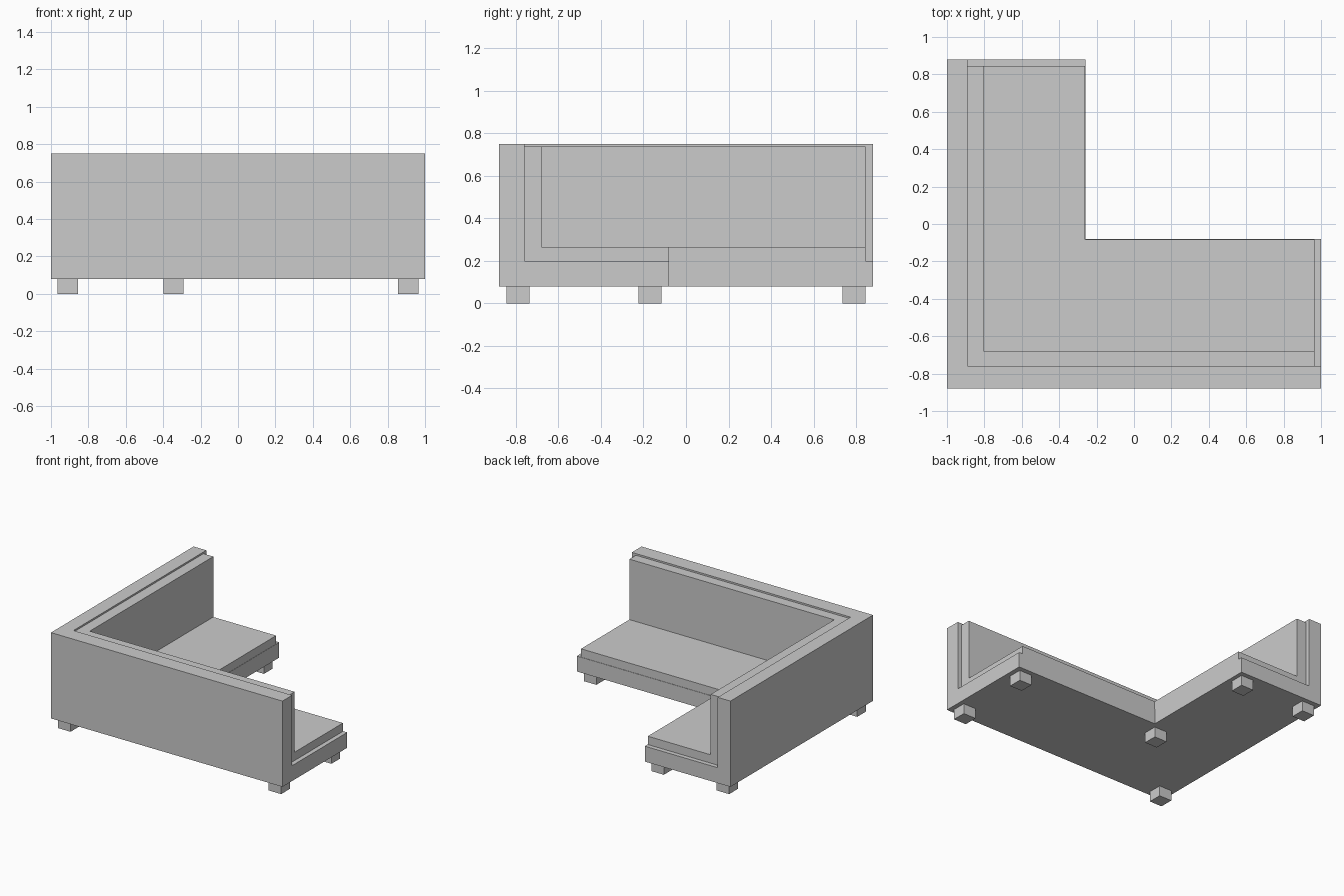
import bpy, bmesh

if "Cube" in bpy.data.objects:
    bpy.data.objects.remove(bpy.data.objects["Cube"])

LEFT, FRONT = -1.0, -0.88   # outer corner of the L


def corner_sweep(name, profile, x_end, y_end):
    """Sweep a (x offset, y offset, z) profile around the mitred corner."""
    bm = bmesh.new()
    rings = [
        [bm.verts.new((x_end, FRONT + dy, z)) for dx, dy, z in profile],
        [bm.verts.new((LEFT + dx, FRONT + dy, z)) for dx, dy, z in profile],
        [bm.verts.new((LEFT + dx, y_end, z)) for dx, dy, z in profile],
    ]
    n = len(profile)
    for a, b in zip(rings, rings[1:]):
        for i in range(n):
            j = (i + 1) % n
            bm.faces.new((a[i], a[j], b[j], b[i]))
    bm.faces.new(rings[0])
    bm.faces.new(rings[-1])
    bmesh.ops.recalc_face_normals(bm, faces=bm.faces)
    mesh = bpy.data.meshes.new(name)
    bm.to_mesh(mesh)
    bm.free()
    obj = bpy.data.objects.new(name, mesh)
    bpy.context.collection.objects.link(obj)
    return obj


# Frame: base platform with tall outer back
corner_sweep("sofa_frame", [
    (0, 0, 0.08), (0.74, 0.80, 0.08), (0.74, 0.80, 0.20),
    (0.11, 0.12, 0.20), (0.11, 0.12, 0.75), (0, 0, 0.75)], 1.0, 0.88)

# Cushions: seat and backrest, set in from the open ends
corner_sweep("sofa_cushions", [
    (0.11, 0.12, 0.20), (0.738, 0.797, 0.20), (0.738, 0.797, 0.265),
    (0.195, 0.20, 0.265), (0.195, 0.20, 0.737), (0.11, 0.12, 0.737)],
    0.965, 0.845)

# Legs: one block near each corner of the L
for i, (x, y) in enumerate([(-0.91, -0.79), (0.91, -0.79), (0.91, -0.17),
                            (-0.345, -0.17), (-0.345, 0.79), (-0.91, 0.79)]):
    bpy.ops.mesh.primitive_cube_add(size=1, location=(x, y, 0.04))
    leg = bpy.context.object
    leg.name = f"leg_{i + 1}"
    leg.scale = (0.108, 0.108, 0.08)
